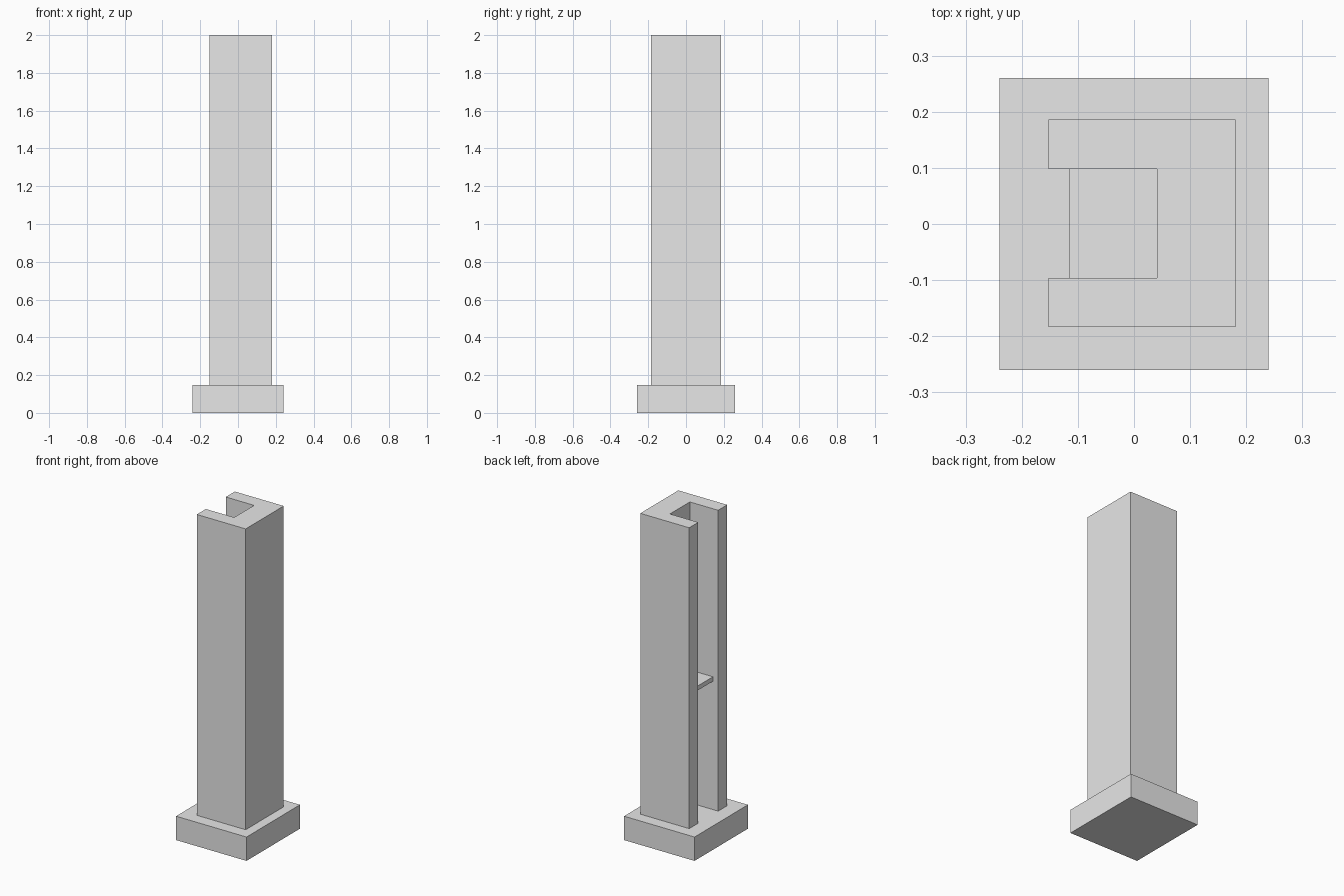
import bpy
import bmesh

cube = bpy.data.objects.get("Cube")
if cube:
    bpy.data.objects.remove(cube, do_unlink=True)

grey = bpy.data.materials.new("plain_grey")
grey.use_nodes = True
colour = (0.8, 0.8, 0.8, 1)
grey.diffuse_color = colour
grey.node_tree.nodes["Principled BSDF"].inputs["Base Color"].default_value = colour


def extrude_outline(name, outline, bottom, top):
    """Solid made by raising a flat plan outline from bottom to top."""
    bm = bmesh.new()
    face = bm.faces.new([bm.verts.new((x, y, bottom)) for x, y in outline])
    raised = bmesh.ops.extrude_face_region(bm, geom=[face])["geom"]
    verts = [v for v in raised if isinstance(v, bmesh.types.BMVert)]
    bmesh.ops.translate(bm, verts=verts, vec=(0, 0, top - bottom))
    bmesh.ops.recalc_face_normals(bm, faces=bm.faces)
    mesh = bpy.data.meshes.new(name)
    bm.to_mesh(mesh)
    bm.free()
    mesh.materials.append(grey)
    obj = bpy.data.objects.new(name, mesh)
    bpy.context.collection.objects.link(obj)
    return obj


def rectangle(x0, x1, y0, y1):
    return [(x0, y0), (x1, y0), (x1, y1), (x0, y1)]


base_top = 0.147
slot_back, slot_low, slot_high = 0.041, -0.096, 0.098
open_side, closed_side = -0.152, 0.181
front, rear = -0.184, 0.186

# Plinth
extrude_outline("base", rectangle(-0.24, 0.24, -0.26, 0.26), 0, base_top)

# Channel-shaped column, open towards -x
extrude_outline("column", [
    (open_side, front), (closed_side, front), (closed_side, rear), (open_side, rear),
    (open_side, slot_high), (slot_back, slot_high),
    (slot_back, slot_low), (open_side, slot_low)], base_top, 2)

# Thin shelf halfway up inside the channel
extrude_outline("shelf", rectangle(-0.116, slot_back, slot_low, slot_high), 0.937, 0.965)
